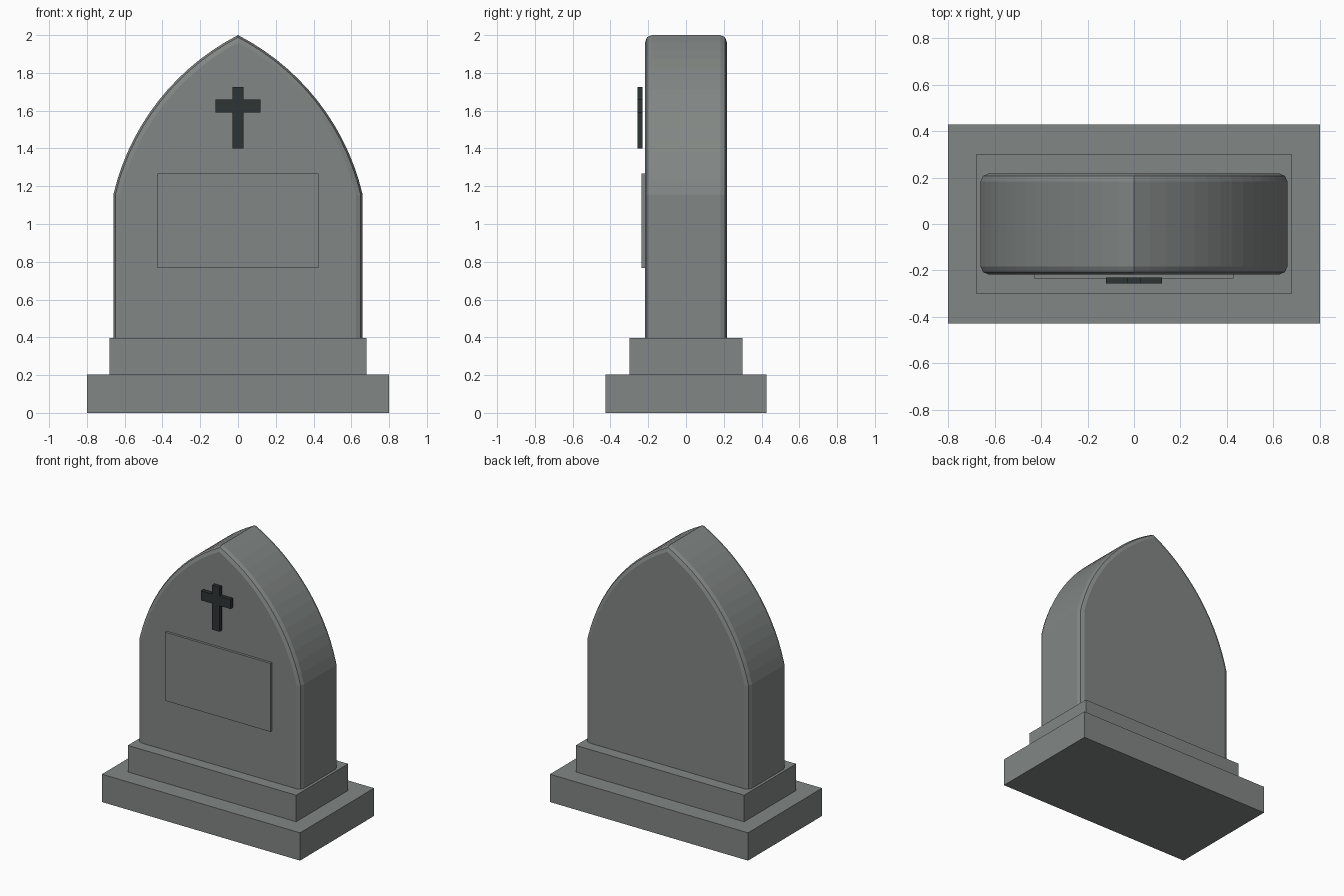
import bpy, bmesh, math
from mathutils import Vector

if "Cube" in bpy.data.objects:
    bpy.data.objects.remove(bpy.data.objects["Cube"])


def material(name, rgb):
    m = bpy.data.materials.new(name)
    m.diffuse_color = (*rgb, 1)
    m.use_nodes = True
    m.node_tree.nodes["Principled BSDF"].inputs["Base Color"].default_value = m.diffuse_color
    return m


stone = material("grey_stone", (0.22, 0.24, 0.23))
iron = material("dark_iron", (0.026, 0.034, 0.033))


def extrude_profile(name, points, y0, y1, mat, bevel=0.0):
    """Extrude an (x, z) outline from y0 to y1, optionally rounding front and back rims."""
    bm = bmesh.new()
    front = bm.faces.new([bm.verts.new((x, y0, z)) for x, z in points])
    new = bmesh.ops.extrude_face_region(bm, geom=[front], use_keep_orig=True)["geom"]
    moved = [v for v in new if isinstance(v, bmesh.types.BMVert)]
    bmesh.ops.translate(bm, verts=moved, vec=(0, y1 - y0, 0))
    bmesh.ops.recalc_face_normals(bm, faces=bm.faces)
    if bevel:
        rims = [e for e in bm.edges if abs(e.verts[0].co.y - e.verts[1].co.y) < 1e-5]
        bmesh.ops.bevel(bm, geom=rims, offset=bevel, segments=2, profile=0.5, affect='EDGES')
    mesh = bpy.data.meshes.new(name)
    bm.to_mesh(mesh)
    bm.free()
    mesh.materials.append(mat)
    obj = bpy.data.objects.new(name, mesh)
    bpy.context.collection.objects.link(obj)
    return obj


def box(name, half_x, y0, y1, z0, z1, mat):
    outline = [(-half_x, z0), (half_x, z0), (half_x, z1), (-half_x, z1)]
    return extrude_profile(name, outline, y0, y1, mat)


# Stepped plinth
box("base_step", 0.80, -0.427, 0.427, 0.0, 0.203, stone)
box("upper_step", 0.68, -0.30, 0.30, 0.203, 0.397, stone)

# Pointed-arch slab: one circular arc per side, mirrored at the apex
shoulder, apex, sag, steps = Vector((0.66, 1.155)), Vector((0, 2.0)), 0.118, 14
chord = apex - shoulder
radius = (chord.length ** 2 / 4 + sag ** 2) / (2 * sag)
normal = Vector((chord.y, -chord.x)).normalized()
centre = (shoulder + apex) / 2 - normal * (radius - sag)
a0 = math.atan2(*(shoulder - centre).yx)
a1 = math.atan2(*(apex - centre).yx)
arc = []
for i in range(steps):
    a = a0 + (a1 - a0) * i / steps
    arc.append((centre.x + radius * math.cos(a), centre.y + radius * math.sin(a)))
right = [(0.66, 0.36)] + arc
outline = right + [(0, 2.0)] + [(-x, z) for x, z in reversed(right)]
extrude_profile("headstone_slab", outline, -0.217, 0.217, stone, bevel=0.035)

# Inscription plate
box("inscription_plate", 0.427, -0.235, -0.21, 0.767, 1.267, stone)

# Cross, standing just off the slab
half = [(0.03, 1.40), (0.03, 1.59), (0.12, 1.59), (0.12, 1.66), (0.03, 1.66), (0.03, 1.725)]
extrude_profile("cross", half + [(-x, z) for x, z in reversed(half)], -0.257, -0.23, iron)
